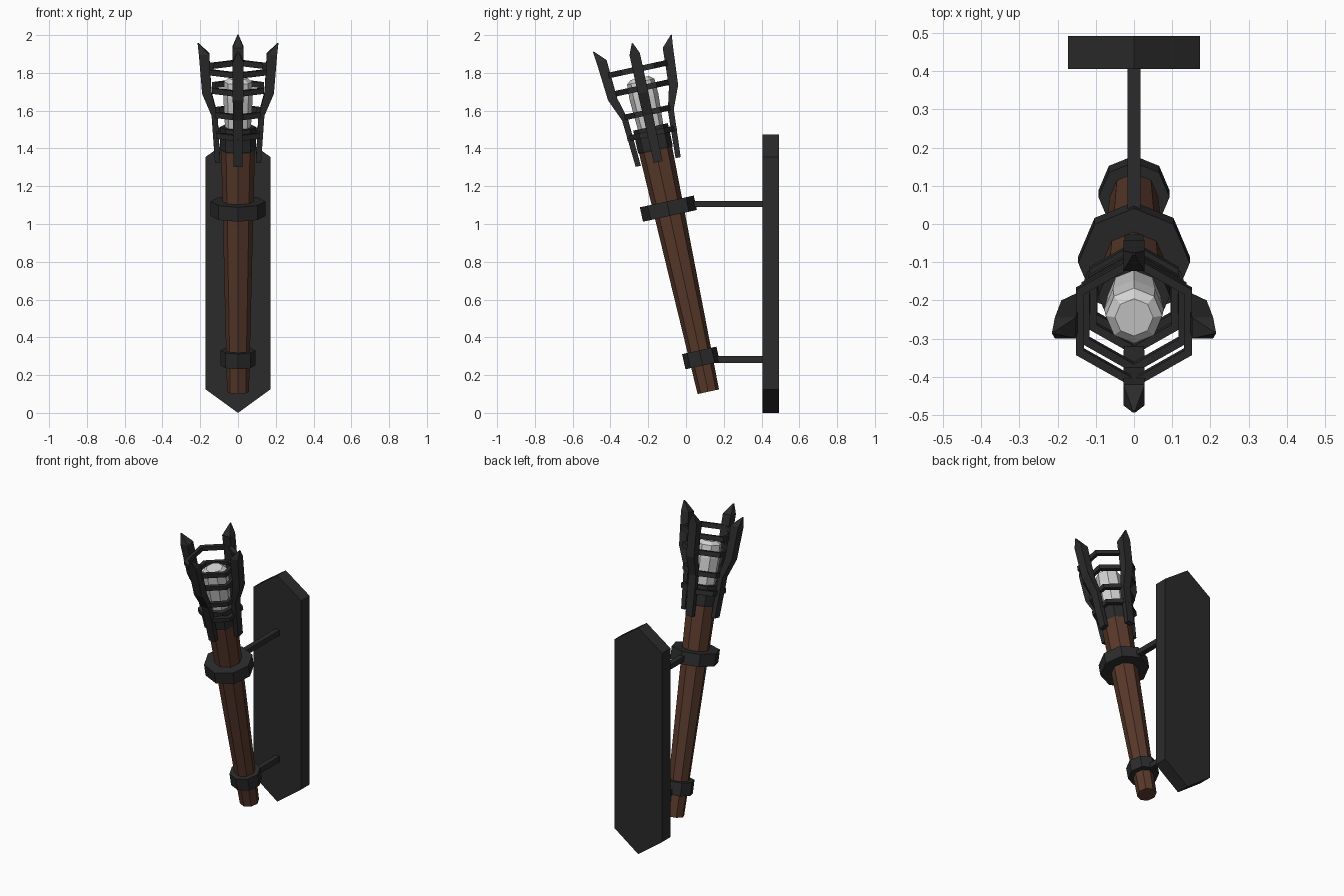
import bpy, bmesh, math
from mathutils import Matrix, Vector

if "Cube" in bpy.data.objects:
    bpy.data.objects.remove(bpy.data.objects["Cube"])


def material(name, rgb):
    m = bpy.data.materials.new(name)
    m.diffuse_color = (*rgb, 1)
    m.use_nodes = True
    m.node_tree.nodes["Principled BSDF"].inputs["Base Color"].default_value = m.diffuse_color
    return m


IRON = material("dark iron", (0.024, 0.024, 0.024))
WOOD = material("brown wood", (0.1, 0.041, 0.024))
GLOW = material("pale core", (0.65, 0.65, 0.65))

# Torch frame: origin at the shaft foot, leaning forward
TILT = Matrix.Translation((0, 0.118, 0.112)) @ Matrix.Rotation(math.radians(12.3), 4, 'X')


def loft(name, loops, mat, matrix=Matrix(), closed=False):
    """Bridge equal-length vertex loops; cap the ends unless closed."""
    bm = bmesh.new()
    rows = [[bm.verts.new(Vector(p)) for p in loop] for loop in loops]
    n = len(rows[0])
    pairs = list(zip(rows, rows[1:]))
    if closed:
        pairs.append((rows[-1], rows[0]))
    else:
        bm.faces.new(rows[0])
        bm.faces.new(rows[-1])
    for a, b in pairs:
        for i in range(n):
            j = (i + 1) % n
            bm.faces.new((a[i], a[j], b[j], b[i]))
    bmesh.ops.recalc_face_normals(bm, faces=bm.faces[:])
    me = bpy.data.meshes.new(name)
    bm.to_mesh(me)
    bm.free()
    me.materials.append(mat)
    ob = bpy.data.objects.new(name, me)
    ob.matrix_world = matrix
    bpy.context.collection.objects.link(ob)
    return ob


def circle(r, z, n=8):
    """Polygon with a corner at the front (-y)."""
    return [(r * math.sin(2 * math.pi * i / n), -r * math.cos(2 * math.pi * i / n), z)
            for i in range(n)]


def turned(name, profile, mat):
    return loft(name, [circle(r, z) for r, z in profile], mat, TILT)


def box(name, lo, hi, mat):
    (a, b, c), (d, e, f) = lo, hi
    return loft(name, [[(a, y, c), (d, y, c), (d, y, f), (a, y, f)] for y in (b, e)], mat)


# Wall plate with pointed ends
outline = [(0, 0), (0.172, 0.125), (0.172, 1.355), (0, 1.475), (-0.172, 1.355), (-0.172, 0.125)]
loft("wall_plate", [[(x, y, z) for x, z in outline] for y in (0.405, 0.492)], IRON)

# Arms from plate to collars
box("upper_arm", (-0.017, 0.02, 1.09), (0.017, 0.42, 1.123), IRON)
box("lower_arm", (-0.017, 0.13, 0.265), (0.017, 0.42, 0.3), IRON)

# Shaft, collars, socket and glowing core
turned("shaft", [(0.058, 0), (0.09, 1.34)], WOOD)
turned("lower_collar", [(0.093, 0.142), (0.093, 0.224)], IRON)
turned("upper_collar", [(0.146, 0.953), (0.146, 1.031)], IRON)
turned("socket", [(0.08, 1.29), (0.094, 1.315), (0.094, 1.435)], IRON)
turned("glowing_core", [(0.068, 1.42), (0.078, 1.6), (0.074, 1.68), (0.05, 1.70)], GLOW)

# Four cage prongs: height, inner radius, outer radius, half width
SECTIONS = [(1.245, 0.094, 0.122, 0.024), (1.5, 0.108, 0.14, 0.026),
            (1.62, 0.14, 0.19, 0.028), (1.83, 0.152, 0.207, 0.028),
            (1.888, 0.208, 0.214, 0.003)]
for k, side in enumerate(("front", "right", "back", "left")):
    loops = [[(-w, -a, t), (w, -a, t), (w, -b, t), (-w, -b, t)] for t, a, b, w in SECTIONS]
    loft(side + "_prong", loops, IRON, TILT @ Matrix.Rotation(k * math.pi / 2, 4, 'Z'))

# Hexagonal cage hoops
for i, (t, r) in enumerate([(1.4, 0.134), (1.513, 0.138), (1.646, 0.158), (1.748, 0.175)]):
    h, d = 0.015, 0.024
    loft(f"cage_hoop_{i + 1}",
         [circle(r, t - h, 6), circle(r, t + h, 6), circle(r - d, t + h, 6), circle(r - d, t - h, 6)],
         IRON, TILT, closed=True)
